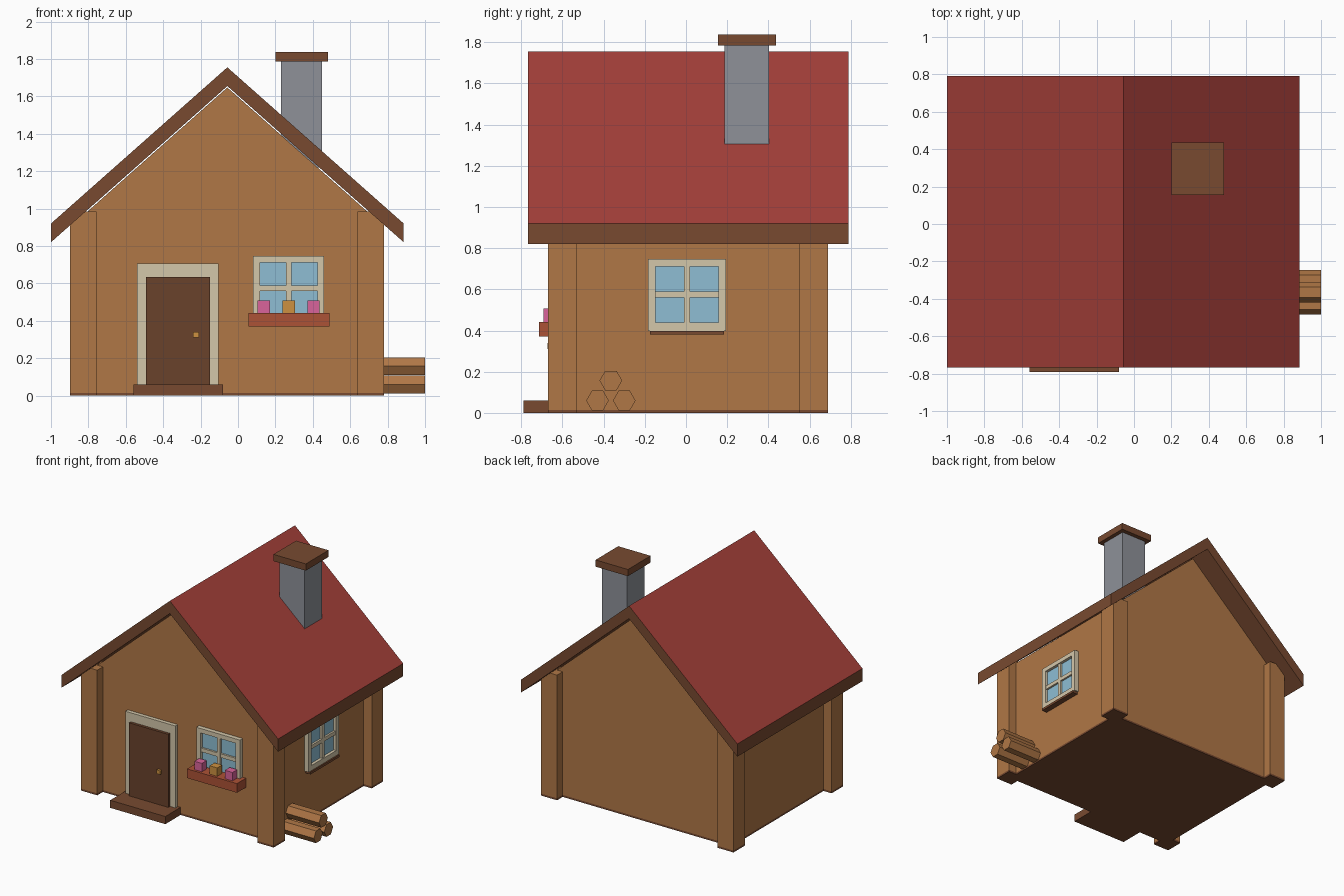
import bpy, bmesh, math
from mathutils import Matrix

if "Cube" in bpy.data.objects:
    bpy.data.objects.remove(bpy.data.objects["Cube"])


def mat(name, r, g, b):
    m = bpy.data.materials.new(name)
    lin = [((c / 255 + 0.055) / 1.055) ** 2.4 for c in (r, g, b)]
    m.diffuse_color = (*lin, 1)
    m.use_nodes = True
    m.node_tree.nodes["Principled BSDF"].inputs["Base Color"].default_value = m.diffuse_color
    return m


WOOD = mat("wall wood", 176, 119, 70)
ROOF = mat("roof red", 164, 63, 57)
TRIM = mat("trim brown", 120, 74, 48)
DOOR = mat("door brown", 106, 66, 43)
CREAM = mat("frame cream", 212, 199, 170)
GLASS = mat("window glass", 142, 190, 212)
STONE = mat("chimney grey", 142, 145, 153)
CLAY = mat("flower box clay", 172, 82, 54)
PINK = mat("flower pink", 218, 100, 155)
GOLD = mat("gold", 205, 145, 65)


def finish(name, bm, *mats):
    bmesh.ops.recalc_face_normals(bm, faces=bm.faces)
    me = bpy.data.meshes.new(name)
    bm.to_mesh(me)
    bm.free()
    for m in mats:
        me.materials.append(m)
    ob = bpy.data.objects.new(name, me)
    bpy.context.collection.objects.link(ob)
    return ob


def box(name, x, y, z, m):
    """Box from (low, high) ranges."""
    bm = bmesh.new()
    bmesh.ops.create_cube(bm, size=1)
    for v in bm.verts:
        v.co = [r[0] if c < 0 else r[1] for c, r in zip(v.co, (x, y, z))]
    return finish(name, bm, m)


def prism(name, pts, y0, y1, *mats, rule=None):
    """Extrude an x-z profile along y."""
    bm = bmesh.new()
    face = bm.faces.new([bm.verts.new((x, y0, z)) for x, z in pts])
    ext = bmesh.ops.extrude_face_region(bm, geom=[face])
    for v in ext["geom"]:
        if isinstance(v, bmesh.types.BMVert):
            v.co.y = y1
    bmesh.ops.recalc_face_normals(bm, faces=bm.faces)
    if rule:
        for f in bm.faces:
            f.material_index = rule(f.normal)
    return finish(name, bm, *mats)


# walls with gables, on a dark floor plate
X0, X1, Y0, Y1, XC = -0.827, 0.71, -0.60, 0.62, -0.057
SLOPE = 0.835 / 0.942


def under(x):
    return 1.647 - SLOPE * abs(x - XC)


prism("walls", [(X0, 0.015), (X1, 0.015), (X1, under(X1)), (XC, under(XC)), (X0, under(X0))],
      Y0, Y1, WOOD)
box("floor_plate", (X0, X1), (Y0, Y1), (0, 0.015), TRIM)

# corner posts centred on the wall corners
for i, cx in enumerate((X0, X1)):
    for j, cy in enumerate((Y0, Y1)):
        xs, ys = (cx - 0.07, cx + 0.07), (cy - 0.07, cy + 0.07)
        box(f"corner_post_{i}{j}", xs, ys, (0.015, 0.985), WOOD)
        box(f"post_foot_{i}{j}", xs, ys, (0, 0.015), TRIM)

# roof: red upper slopes, brown edges and underside
prism("roof", [(-1, 0.82), (XC, 1.655), (0.886, 0.82), (0.886, 0.92), (XC, 1.755), (-1, 0.92)],
      -0.767, 0.79, TRIM, ROOF, rule=lambda n: int(n.z > 0.1))

# chimney
box("chimney", (0.23, 0.45), (0.187, 0.403), (1.22, 1.79), STONE)
box("chimney_cap", (0.20, 0.482), (0.155, 0.437), (1.785, 1.838), TRIM)

# door
box("door_frame", (-0.54, -0.105), (-0.63, Y0), (0.02, 0.705), CREAM)
box("door", (-0.492, -0.15), (-0.652, Y0), (0.05, 0.635), DOOR)
box("door_knob", (-0.24, -0.208), (-0.672, -0.65), (0.31, 0.34), GOLD)
box("door_step", (-0.56, -0.08), (-0.79, Y0), (0, 0.06), TRIM)


def window(name, c, front):
    """Framed four-pane window on the front or right wall, centred at c along it."""
    def part(label, u, d, z, m):
        u = (c + u[0], c + u[1])
        if front:
            box(f"{name}_{label}", u, (Y0 - d, Y0 + 0.01), z, m)
        else:
            box(f"{name}_{label}", (X1 - 0.01, X1 + d), u, z, m)

    part("glass", (-0.17, 0.17), 0.012, (0.42, 0.73), GLASS)
    part("left_frame", (-0.19, -0.153), 0.035, (0.398, 0.747), CREAM)
    part("right_frame", (0.153, 0.19), 0.035, (0.398, 0.747), CREAM)
    part("top_frame", (-0.153, 0.153), 0.035, (0.712, 0.747), CREAM)
    part("bottom_frame", (-0.153, 0.153), 0.035, (0.398, 0.438), CREAM)
    part("upright_bar", (-0.014, 0.014), 0.028, (0.438, 0.712), CREAM)
    part("cross_bar", (-0.153, 0.153), 0.027, (0.56, 0.59), CREAM)
    part("sill", (-0.18, 0.18), 0.045, (0.38, 0.398), TRIM)


window("front_window", 0.271, True)
window("side_window", 0.005, False)

# flower box and flowers
box("flower_box", (0.055, 0.49), (-0.713, Y0), (0.37, 0.442), CLAY)
for i, (cx, m) in enumerate(((0.138, PINK), (0.271, GOLD), (0.404, PINK))):
    box(f"flower_{i}", (cx - 0.033, cx + 0.033), (-0.693, -0.633), (0.44, 0.508), m)

# stacked six-sided logs by the right wall
for i, (cy, cz) in enumerate(((-0.43, 0.06), (-0.30, 0.06), (-0.365, 0.157))):
    bm = bmesh.new()
    bmesh.ops.create_cone(bm, cap_ends=True, segments=6, radius1=0.055, radius2=0.055, depth=0.29)
    turn = Matrix.Rotation(math.radians(90), 4, "Y")
    corner = Matrix.Rotation(math.radians(30), 4, "Z")
    vs = [turn @ corner @ v.co for v in bm.verts]
    wide = max(abs(v.y) for v in vs) > 0.054
    m = turn @ corner if wide else turn
    bmesh.ops.transform(bm, matrix=Matrix.Translation((0.855, cy, cz)) @ m, verts=bm.verts)
    finish(f"log_{i}", bm, WOOD)
